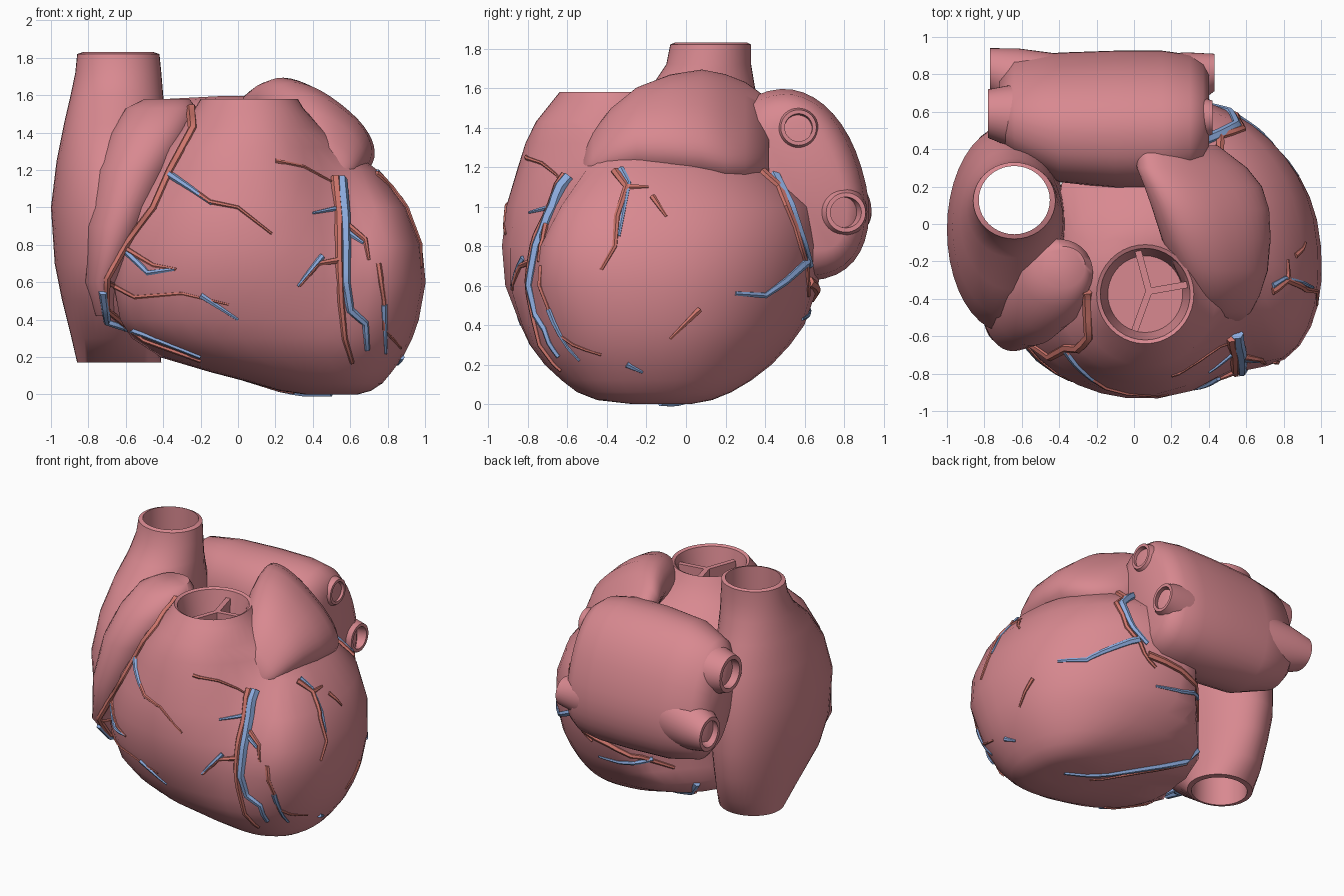
import bpy, math
from mathutils import Vector
from mathutils.bvhtree import BVHTree

if "Cube" in bpy.data.objects:
    bpy.data.objects.remove(bpy.data.objects["Cube"])

N = 40


def material(name, col):
    m = bpy.data.materials.new(name)
    m.diffuse_color = (*col, 1)
    m.use_nodes = True
    m.node_tree.nodes["Principled BSDF"].inputs["Base Color"].default_value = m.diffuse_color
    return m


MUSCLE = material("muscle", (0.69, 0.25, 0.28))
RED = material("artery_red", (0.62, 0.18, 0.15))
BLUE = material("vein_blue", (0.27, 0.42, 0.75))


def finish(ob, mat, angle=50):
    ob.data.materials.append(mat)
    bpy.ops.object.select_all(action='DESELECT')
    ob.select_set(True)
    bpy.context.view_layer.objects.active = ob
    bpy.ops.object.shade_smooth_by_angle(angle=math.radians(angle))
    return ob


def loft(name, rings, caps=(True, True), closed=False, mat=MUSCLE):
    n = len(rings[0])
    faces = []
    for i in range(len(rings) - (0 if closed else 1)):
        a, b = i * n, (i + 1) % len(rings) * n
        faces += [(a + k, a + (k + 1) % n, b + (k + 1) % n, b + k) for k in range(n)]
    if not closed and caps[0]:
        faces.append(tuple(reversed(range(n))))
    if not closed and caps[1]:
        faces.append(tuple(range((len(rings) - 1) * n, len(rings) * n)))
    me = bpy.data.meshes.new(name)
    me.from_pydata([tuple(p) for r in rings for p in r], [], faces)
    ob = bpy.data.objects.new(name, me)
    bpy.context.collection.objects.link(ob)
    return finish(ob, mat)


def oval(c, u, v, e=2.0):
    """Superellipse ring around c spanned by u and v."""
    c, u, v = Vector(c), Vector(u), Vector(v)
    s = lambda t: math.copysign(abs(t) ** (2 / e), t)
    return [c + u * s(math.cos(2 * math.pi * k / N)) + v * s(math.sin(2 * math.pi * k / N))
            for k in range(N)]


def level(z, x0, x1, y0, y1, e=2.0):
    """Horizontal ring from its extents."""
    return oval(((x0 + x1) / 2, (y0 + y1) / 2, z), ((x1 - x0) / 2, 0, 0), (0, (y1 - y0) / 2, 0), e)


# ventricles, flattened back left beside the vena cava, grooved in front, open at the aortic root
body = [(0, .36, .64, -.27, .03), (.02, .22, .71, -.44, .14), (.06, .08, .77, -.54, .24),
        (.12, -.15, .82, -.62, .34), (.2, -.42, .88, -.71, .44), (.3, -.6, .93, -.79, .53),
        (.4, -.71, .965, -.84, .6), (.6, -.75, 1, -.92, .67), (.8, -.72, .98, -.94, .7),
        (1, -.65, .9, -.92, .67), (1.2, -.5, .74, -.86, .46), (1.32, -.4, .58, -.82, .16),
        (1.43, -.3, .44, -.76, 0), (1.53, -.23, .35, -.68, -.08), (1.58, -.2, .32, -.64, -.11)]
rings = [level(*b, 2.0 if b[0] > 1.4 else 2.3) for b in body]
for r in rings[:12]:
    for p in r:
        lim = -.8 + .4 * min(1, max(0, (p.y + .65) / .55)) + max(0, p.y - .2) * .9
        p.x = max(p.x, lim)
        if p.x > .12:
            k = .09 * (p.x - .12) * (p.y + .12)
            p.x, p.y = p.x - k, p.y - abs(k)
        if p.y < -.2:
            depth = .22 * min(1, max(0, (p.z - .25) / .85)) * min(1, (-.2 - p.y) / .25)
            p.y += depth * math.exp(-((p.x - .58) / (.27 if p.x < .58 else .2)) ** 2)
rings += [level(1.57, -.18, .3, -.62, -.13), level(1.38, -.14, .26, -.58, -.17)]
ventricles = loft("ventricles", rings)

# valve leaflets: three thin walls meeting in the aortic root
for i, a in enumerate((10, 105, 250)):
    t = math.radians(a)
    d, s = Vector((math.cos(t), math.sin(t), 0)), Vector((-math.sin(t), math.cos(t), 0)) * .018
    c = Vector((.08, -.36, 0))
    loft(f"valve_leaflet_{i + 1}",
         [[c + d * l + s * w + Vector((0, 0, z)) for l, w in ((-.01, -1), (.225, -1), (.225, 1), (-.01, 1))]
          for z in (1.37, 1.52)])

# right atrium with the upper and lower vena cava as one through-tube
atrium = [(.17, -.86, -.41, -.07, .35), (.3, -.89, -.42, -.25, .44), (.5, -.94, -.4, -.48, .5),
          (.7, -.98, -.38, -.56, .53), (1, -1, -.36, -.58, .52), (1.25, -.97, -.37, -.5, .47),
          (1.45, -.93, -.38, -.35, .4), (1.6, -.895, -.4, -.18, .35), (1.72, -.87, -.41, -.1, .33),
          (1.82, -.86, -.42, -.08, .33)]
rings = [level(*a, 2.0) for a in atrium]
rings += [level(z, -.83, -.45, -.055, .31) for z in (1.83, 1.6, 1, .5, .17)]
right_atrium = loft("right_atrium", rings, closed=True)

# right auricle lobe leaning on the aorta
right_auricle = loft("right_auricle", [level(*a, 2.1) for a in (
    (.42, -.76, -.66, -.48, -.2), (.6, -.82, -.64, -.63, -.1), (.9, -.82, -.47, -.68, -.08),
    (1.2, -.76, -.34, -.65, -.08), (1.4, -.68, -.25, -.57, -.08), (1.53, -.6, -.22, -.44, -.08),
    (1.58, -.5, -.26, -.34, -.12))])


# left atrium: upright sections swept along x, leaning backwards at the bottom
def section(x, cy, cz, ry, rz):
    return oval((x, cy, cz), (0, ry, .25 * ry), (0, -.3 * rz, rz), 2.2)


loft("left_atrium", [section(*s) for s in (
    (-.72, .62, 1.12, .13, .3), (-.64, .62, 1.12, .23, .4), (-.4, .57, 1.11, .31, .46),
    (-.1, .56, 1.11, .33, .475), (.15, .56, 1.11, .33, .475), (.3, .57, 1.11, .3, .45),
    (.37, .59, 1.11, .24, .4), (.4, .61, 1.11, .17, .33))])


# pulmonary veins: short open pipes
def pipe(name, a, b, r0, r1):
    a, b = Vector(a), Vector(b)
    ring = lambda c, r: oval(c, (0, r, 0), (0, 0, r))
    m = a.lerp(b, .6)
    loft(name, [ring(a, r0), ring(m, (r0 + r1) / 2), ring(b, r1), ring(b, r1 * .78), ring(m, r1 * .7)])


pipe("pulmonary_vein_left_upper", (.05, .54, 1.33), (.42, .57, 1.4), .2, .09)
pipe("pulmonary_vein_left_lower", (.05, .68, .98), (.43, .81, .97), .22, .1)
pipe("pulmonary_vein_right_upper", (-.4, .55, 1.31), (-.78, .59, 1.33), .22, .13)
pipe("pulmonary_vein_right_lower", (-.4, .68, 1), (-.77, .82, .97), .23, .12)


# left auricle: hood draped from the left atrium round to the front
def hood(y, cx, cz, a, b, tilt=38):
    t = math.radians(tilt)
    return oval((cx, y, cz), (a * math.cos(t), 0, -a * math.sin(t)), (b * math.sin(t), 0, b * math.cos(t)), 2.3)


loft("left_auricle", [hood(*h) for h in (
    (-.52, .5, 1.22, .08, .04), (-.47, .49, 1.26, .15, .09), (-.38, .48, 1.32, .21, .14),
    (-.25, .47, 1.38, .27, .17), (-.08, .44, 1.41, .33, .18), (.08, .41, 1.42, .36, .18),
    (.2, .37, 1.4, .37, .16), (.3, .31, 1.38, .35, .14), (.42, .23, 1.36, .26, .1))])

# surface vessels: flat paths projected on to the muscle
verts, polys = [], []
for ob in (ventricles, right_atrium, right_auricle):
    o = len(verts)
    verts += [v.co.copy() for v in ob.data.vertices]
    polys += [[o + i for i in p.vertices] for p in ob.data.polygons]
TREE = BVHTree.FromPolygons(verts, polys)
VIEWS = {"front": (lambda a, b: (a, -3, b), (0, 1, 0)), "side": (lambda a, b: (3, a, b), (-1, 0, 0)),
         "back": (lambda a, b: (a, 3, b), (0, -1, 0)), "below": (lambda a, b: (a, b, -3), (0, 0, 1))}


def vessels(name, mat, paths):
    cu = bpy.data.curves.new(name, 'CURVE')
    cu.dimensions, cu.bevel_depth, cu.bevel_resolution, cu.use_fill_caps = '3D', .85, 1, True
    for view, r, pts in paths:
        origin, d = VIEWS[view]
        flat = []
        for p, q in zip(pts, pts[1:]):
            flat += [Vector(p).lerp(Vector(q), k / 4) for k in range(4)]
        flat.append(Vector(pts[-1]))
        hits = [TREE.ray_cast(Vector(origin(*f)), Vector(d))[0] for f in flat]
        hits = [h for h in hits if h]
        if len(hits) < 2:
            continue
        sp = cu.splines.new('POLY')
        sp.points.add(len(hits) - 1)
        for i, h in enumerate(hits):
            sp.points[i].co = (*h, 1)
            sp.points[i].radius = r * (1 - .55 * i / (len(hits) - 1))
    ob = bpy.data.objects.new(name, cu)
    bpy.context.collection.objects.link(ob)
    bpy.ops.object.select_all(action='DESELECT')
    ob.select_set(True)
    bpy.context.view_layer.objects.active = ob
    bpy.ops.object.convert(target='MESH')
    finish(bpy.context.view_layer.objects.active, mat)


vessels("coronary_arteries", RED, [
    ("front", .035, [(-.25, 1.53), (-.24, 1.42), (-.36, 1.2), (-.45, 1), (-.6, .8), (-.7, .62), (-.7, .45), (-.5, .29), (-.2, .18)]),
    ("front", .018, [(-.36, 1.18), (-.15, 1.03), (0, 1), (.18, .86)]),
    ("front", .02, [(-.6, .78), (-.45, .69), (-.33, .67)]),
    ("front", .018, [(-.7, .6), (-.55, .52), (-.3, .54), (-.05, .48)]),
    ("front", .033, [(.52, 1.16), (.54, .95), (.54, .75), (.55, .5), (.57, .3), (.61, .17)]),
    ("front", .022, [(.57, .92), (.68, .83), (.7, .72)]),
    ("front", .022, [(.55, .72), (.43, .7), (.33, .58)]),
    ("front", .02, [(.75, .7), (.78, .5), (.78, .35), (.87, .25)]),
    ("front", .015, [(.2, 1.25), (.35, 1.22), (.5, 1.14)]),
    ("side", .026, [(-.36, 1.18), (-.3, 1.1), (-.35, .95), (-.36, .8), (-.43, .68)]),
    ("side", .02, [(-.3, 1.1), (-.19, 1.1)]),
    ("side", .02, [(-.17, 1.05), (-.1, .95)]),
    ("side", .02, [(.07, .48), (-.08, .33)]),
    ("side", .032, [(.3, 1.25), (.47, 1.1), (.55, .9), (.61, .7), (.62, .55)]),
    ("back", .033, [(.4, .62), (.15, .58), (-.05, .52), (-.2, .42)]),
    ("below", .02, [(-.25, .25), (0, .1), (.3, -.1)])])
vessels("cardiac_veins", BLUE, [
    ("front", .042, [(.55, 1.15), (.57, .95), (.575, .8), (.575, .6), (.6, .45), (.68, .38), (.69, .24)]),
    ("front", .025, [(-.37, 1.18), (-.25, 1.1), (-.14, 1.02)]),
    ("front", .025, [(-.6, .77), (-.48, .65), (-.34, .67)]),
    ("front", .03, [(-.72, .55), (-.7, .39), (-.5, .32), (-.2, .2)]),
    ("front", .02, [(-.2, .53), (0, .4)]),
    ("front", .02, [(.45, .74), (.32, .58)]),
    ("front", .022, [(.78, .48), (.79, .22)]),
    ("front", .018, [(.55, 1), (.4, .97)]),
    ("front", .022, [(.57, .88), (.67, .81)]),
    ("side", .022, [(-.33, 1.19), (-.29, 1.12), (-.34, .85)]),
    ("side", .045, [(.3, 1.3), (.44, 1.17), (.53, 1), (.6, .8), (.63, .7)]),
    ("side", .03, [(.61, .72), (.5, .62), (.4, .55), (.25, .56)]),
    ("side", .02, [(-.3, .2), (-.22, .16)]),
    ("back", .022, [(-.1, .5), (.1, .45), (.3, .43)]),
    ("below", .03, [(-.3, .3), (0, .15), (.3, -.02), (.5, -.13)])])
